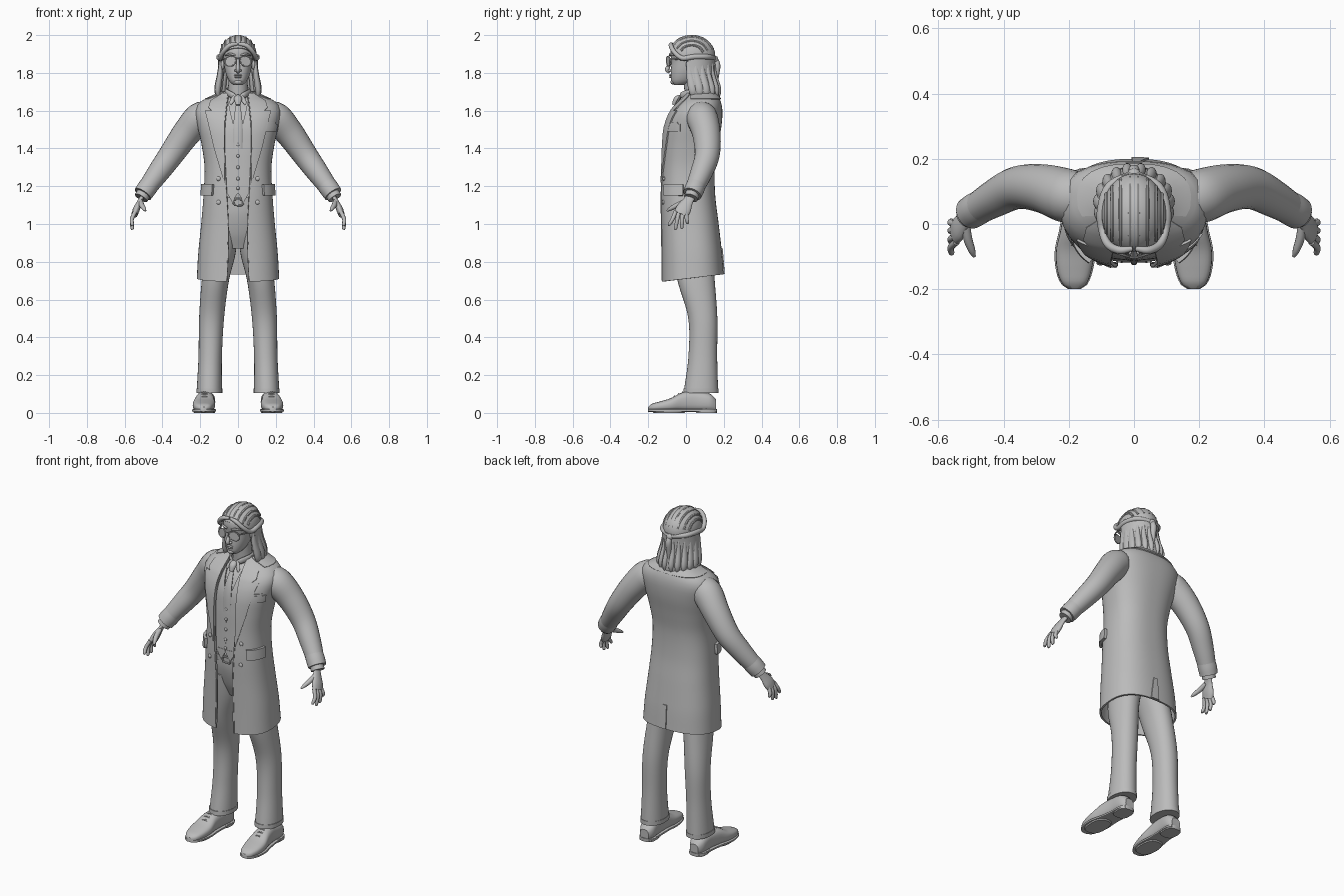
import bpy, bmesh, math
from mathutils import Vector, Matrix

if "Cube" in bpy.data.objects:
    bpy.data.objects.remove(bpy.data.objects["Cube"])

X, Y, Z = Vector((1, 0, 0)), Vector((0, 1, 0)), Vector((0, 0, 1))
grey = bpy.data.materials.new("plain_grey")
grey.use_nodes = True
grey.diffuse_color = (.5, .5, .5, 1)
grey.node_tree.nodes["Principled BSDF"].inputs["Base Color"].default_value = (.5, .5, .5, 1)


# ---- helpers ----
def finish(name, bm, thick=0, mirror=False):
    bmesh.ops.recalc_face_normals(bm, faces=bm.faces)
    mesh = bpy.data.meshes.new(name)
    bm.to_mesh(mesh)
    bm.free()
    mesh.materials.append(grey)
    ob = bpy.data.objects.new(name, mesh)
    bpy.context.collection.objects.link(ob)
    bpy.ops.object.select_all(action='DESELECT')
    ob.select_set(True)
    bpy.context.view_layer.objects.active = ob
    if thick:
        mod = ob.modifiers.new("thickness", 'SOLIDIFY')
        mod.thickness, mod.offset = thick, 0
        bpy.ops.object.modifier_apply(modifier=mod.name)
    if mirror:
        mod = ob.modifiers.new("mirror", 'MIRROR')
        bpy.ops.object.modifier_apply(modifier=mod.name)
    bpy.ops.object.shade_smooth_by_angle(angle=math.radians(40))
    return ob


def sample(rows, s):
    """Smoothly interpolate table rows keyed by their first value."""
    last = len(rows) - 1
    i = max([k for k in range(last) if rows[k][0] <= s] or [0])

    def slope(k, c):
        a, b = rows[max(k - 1, 0)], rows[min(k + 1, last)]
        return (b[c] - a[c]) / (b[0] - a[0])
    h = rows[i + 1][0] - rows[i][0]
    f = min(max((s - rows[i][0]) / h, 0), 1)
    g = 1 - f
    return [rows[i][c] * (1 + 2 * f) * g * g + rows[i + 1][c] * f * f * (3 - 2 * f)
            + h * f * g * (g * slope(i, c) - f * slope(i + 1, c)) for c in range(1, len(rows[0]))]


def power(v, e):
    return math.copysign(abs(v) ** e, v)


def oval(c, u, v, a, b, e=1, n=32, start=0, closed=True):
    span = 2 * math.pi - 2 * start
    angles = [start + span * k / (n if closed else n - 1) for k in range(n)]
    return [c + u * a * power(math.sin(t), e) - v * b * power(math.cos(t), e) for t in angles]


def loft(name, rings, closed=True, cap=True, thick=0, mirror=False):
    bm = bmesh.new()
    grid = [[bm.verts.new(p) for p in ring] for ring in rings]
    n = len(grid[0])
    for low, high in zip(grid, grid[1:]):
        for k in range(n if closed else n - 1):
            j = (k + 1) % n
            bm.faces.new((low[k], low[j], high[j], high[k]))
    if closed and cap:
        bm.faces.new(grid[0])
        bm.faces.new(grid[-1])
    return finish(name, bm, thick, mirror)


def body(name, rows, e=1, steps=24, mirror=False, cx=0):
    """Stack of level ovals: height, half width, front y, back y, optional centre x."""
    rings = []
    for k in range(steps + 1):
        z = rows[0][0] + (rows[-1][0] - rows[0][0]) * k / steps
        w, front, back, *mid = sample(rows, z)
        rings.append(oval(Vector((mid[0] if mid else cx, (front + back) / 2, z)), X, Y, w, (back - front) / 2, e))
    return loft(name, rings, mirror=mirror)


def tube(name, points, flat=1, ref=Y, mirror=True, steps=5, n=14):
    """Tapered sweep through x, y, z, radius points."""
    rows = [(k, *p) for k, p in enumerate(points)]
    total = (len(points) - 1) * steps
    path = [sample(rows, k / steps) for k in range(total + 1)]
    pos = [Vector(p[:3]) for p in path]
    rings = []
    for k, p in enumerate(path):
        t = (pos[min(k + 1, total)] - pos[max(k - 1, 0)]).normalized()
        u = (ref - t * ref.dot(t)).normalized()
        rings.append(oval(pos[k], u, t.cross(u), p[3], p[3] * flat, n=n))
    return loft(name, rings, mirror=mirror)


def blob(name, loc, size, mirror=False):
    bm = bmesh.new()
    bmesh.ops.create_uvsphere(bm, u_segments=20, v_segments=12, radius=1,
                              matrix=Matrix.Translation(loc) @ Matrix.Diagonal((*size, 1)))
    return finish(name, bm, 0, mirror)


# ---- coat: height, half width, front y, back y, half opening ----
COAT = [(.71, .213, -.125, .195, .058), (.85, .205, -.125, .185, .05), (1, .19, -.127, .168, .05),
        (1.15, .178, -.13, .15, .058), (1.3, .172, -.125, .148, .066), (1.42, .188, -.12, .165, .07),
        (1.52, .21, -.108, .183, .068), (1.6, .222, -.073, .188, .06), (1.645, .195, -.033, .18, .055),
        (1.675, .13, 0, .165, .05), (1.7, .08, .015, .14, .045)]
E = .8


def coat_point(t, z, off=0):
    w, front, back, _ = sample(COAT, z)
    d = (back - front) / 2 + off
    tilt = .12 * max(0, .9 - z) / .19
    y = (front + back) / 2 - d * power(math.cos(t), E)
    return Vector(((w + off) * power(math.sin(t), E), y, z + tilt * y))


def angle_at(x, w):
    return math.asin(min(1, max(0, x / w) ** (1 / E)))


def patch(name, rows, by_x=True, off=.008, thick=.009, mirror=True, cols=8, steps=4):
    """Cloth panel on the coat surface: height, inner edge, outer edge."""
    rings = []
    for a, b in zip(rows, rows[1:]):
        for k in range(steps + (b is rows[-1])):
            z, p, q = (u + (v - u) * k / steps for u, v in zip(a, b))
            if by_x:
                w = sample(COAT, z)[0]
                p, q = angle_at(p, w), angle_at(q, w)
            rings.append([coat_point(p + (q - p) * c / cols, z, off) for c in range(cols + 1)])
    return loft(name, rings, closed=False, thick=thick, mirror=mirror)


def open_shell(name, low, high, gap_rows, off, thick, steps=40, n=64):
    rings = []
    for k in range(steps + 1):
        z = low + (high - low) * k / steps
        gap = sample(gap_rows, z)[-1]
        start = angle_at(gap, sample(COAT, z)[0] + off)
        rings.append([coat_point(start + (2 * math.pi - 2 * start) * c / (n - 1), z, off) for c in range(n)])
    return loft(name, rings, closed=False, thick=thick)


open_shell("long_coat", .71, 1.7, COAT, 0, .01)
open_shell("waistcoat", 1.16, 1.64, [(1.1, 0), (1.35, 0), (1.45, .002), (1.55, .03), (1.64, .05)], -.016, .008)
open_shell("shirt", 1.35, 1.69, [(1.3, 0), (1.7, 0)], -.024, .004)
patch("waistcoat_points", [(1.18, 0, .06), (1.16, .004, .06), (1.12, .03, .036)], off=-.014)
patch("lapels", [(1.22, .066, .069), (1.4, .069, .12), (1.55, .067, .155), (1.6, .062, .168)])
patch("collar_fronts", [(1.596, .062, .13), (1.615, .06, .15), (1.65, .056, .14), (1.69, .05, .075)])
patch("collar_back", [(1.66, 1.1, math.pi), (1.685, .9, math.pi), (1.705, .8, math.pi)], by_x=False)
patch("hip_pocket_flaps", [(1.15, .72, 1.45), (1.16, .7, 1.47), (1.21, .7, 1.47)], by_x=False, off=.014, thick=.016)
patch("chest_pocket", [(1.49, .135, .195), (1.53, .14, .2)], off=.007, mirror=False)
patch("pocket_square", [(1.525, .145, .195), (1.54, .15, .19)], off=.005, mirror=False)
patch("back_vent", [(.712, 3.0, math.pi + .015), (.87, 3.09, math.pi + .01)], by_x=False, off=.006, mirror=False)
patch("front_edges", [(.715, .058, .064), (1, .05, .056), (1.22, .062, .068)], off=.005, thick=.006)
for k, z in enumerate((1.24, 1.115)):
    p = coat_point(angle_at(.1, sample(COAT, z)[0]), z, .005)
    blob(f"coat_buttons_{k}", p, (.012, .007, .012), True)
for k, z in enumerate((1.42, 1.36, 1.3, 1.24, 1.19)):
    blob(f"waistcoat_button_{k}", coat_point(0, z, -.009), (.009, .006, .009))

# ---- sleeves and hands ----
tube("sleeves", [(.15, .08, 1.57, .07), (.2, .085, 1.562, .083), (.275, .108, 1.478, .075),
                 (.355, .112, 1.365, .066), (.425, .08, 1.268, .058), (.5, .035, 1.165, .046)], n=24)
tube("sleeve_cuffs", [(.467, .055, 1.21, .051), (.485, .045, 1.185, .052), (.504, .033, 1.158, .05)], n=24)
tube("shirt_cuffs", [(.49, .04, 1.175, .038), (.513, .026, 1.138, .038)], n=20)
tube("palms", [(.5, .03, 1.155, .026), (.52, .01, 1.12, .028), (.537, -.012, 1.08, .04), (.548, -.028, 1.05, .038)],
     flat=.45, n=18)
for finger, base, tip, drop in (("index", -.055, -.088, .99), ("middle", -.037, -.055, .97),
                                ("ring", -.018, -.022, .975), ("little", 0, .008, 1)):
    tube(f"{finger}_fingers", [(.545, base, 1.065, .011), (.562, base * .5 + tip * .5, 1.025, .0105),
                               (.56, tip, drop + .008, .009), (.558, tip, drop, .004)], n=10)
tube("thumbs", [(.515, -.005, 1.12, .013), (.51, -.045, 1.1, .014), (.498, -.08, 1.082, .011),
                (.49, -.1, 1.07, .005)], ref=X, n=10)
for k in range(3):
    blob(f"sleeve_buttons_{k}", (.468 - .018 * k, .102 + .012 * k, 1.215 + .025 * k), (.008,) * 3, True)

# ---- trousers, belt and shoes ----
body("hips", [(.87, .1, -.04, .11), (.95, .14, -.075, .125), (1.05, .15, -.1, .125), (1.14, .15, -.105, .12)], .9)
body("trouser_legs", [(.11, .067, -.012, .17, .152), (.3, .062, .013, .165, .147), (.5, .066, .012, .166, .14),
                      (.7, .072, -.045, .152, .12), (.85, .08, -.07, .14, .092), (1, .08, -.09, .12, .08)],
     .95, 30, True)
body("trouser_hems", [(.105, .069, -.015, .172, .152), (.13, .069, -.013, .172, .152)], .95, 2, True)
body("belt", [(1.095, .153, -.108, .123), (1.13, .153, -.11, .123)], .9, 2)
buckle = [(-.022, 0, 1.1, .005), (.022, 0, 1.1, .005), (.022, 0, 1.128, .005), (-.022, 0, 1.128, .005),
          (-.022, 0, 1.1, .005)]
tube("belt_buckle", [(x, -.112, z, r) for x, _, z, r in buckle], mirror=False, n=8)

# y, centre x, half width, height
SHOE = [(-.2, .183, .015, .032), (-.185, .183, .036, .046), (-.14, .183, .053, .06), (-.08, .18, .059, .078),
        (-.02, .176, .05, .108), (.05, .17, .045, .115), (.13, .166, .045, .1), (.16, .165, .028, .07)]


def shoe_rings(low, high, grow, e):
    rings = []
    for k in range(29):
        y = -.2 + .36 * k / 28
        cx, w, top = sample(SHOE, y)
        top = high or top
        rings.append(oval(Vector((cx, y, (low + top) / 2)), X, Z, w + grow, (top - low) / 2, e, 24))
    return rings


loft("shoe_uppers", shoe_rings(.008, 0, 0, .75), mirror=True)
loft("shoe_soles", shoe_rings(.006, .02, .004, .3), mirror=True)
body("shoe_heels", [(0, .046, .055, .163, .167), (.02, .047, .05, .164, .167)], .7, 2, True)
body("shoe_treads", [(0, .052, -.17, -.01, .181), (.01, .056, -.18, 0, .181)], .8, 2, True)
for k in range(3):
    y = -.062 + .022 * k
    z = sample(SHOE, y)[2]
    tube(f"shoe_laces_{k}", [(.15, y, z - .01, .004), (.177, y, z + .001, .004), (.204, y, z - .01, .004)], n=8)

# ---- neck, shirt collar and tie ----
tube("neck", [(0, .055, 1.62, .058), (0, .045, 1.7, .053), (0, .035, 1.79, .05)], mirror=False, n=24)
tube("shirt_collar_wings", [(.008, -.03, 1.672, .008), (.035, -.018, 1.685, .016), (.062, .035, 1.7, .016),
                            (.045, .09, 1.71, .014), (0, .11, 1.712, .014)], flat=.5, ref=Z)
tube("collar_tips", [(.014, -.028, 1.68, .012), (.032, -.043, 1.65, .012), (.04, -.056, 1.63, .003)], flat=.5, ref=X)
tube("tie_knot", [(0, -.03, 1.675, .016), (0, -.05, 1.66, .021), (0, -.066, 1.63, .012)],
     flat=.75, ref=X, mirror=False)
tube("tie_blade", [(0, -.055, 1.635, .011), (0, -.085, 1.57, .021), (0, -.1, 1.5, .026), (0, -.106, 1.4, .026)],
     flat=.35, ref=X, mirror=False)

# ---- head and face ----
body("head", [(1.735, .024, -.062, -.01), (1.75, .042, -.076, .03), (1.775, .056, -.08, .06), (1.81, .068, -.08, .09),
              (1.86, .077, -.077, .115), (1.91, .081, -.083, .125), (1.95, .075, -.07, .115),
              (1.98, .045, -.035, .08)], .9)
tube("nose", [(0, -.074, 1.872, .007), (0, -.088, 1.845, .009), (0, -.099, 1.818, .012), (0, -.085, 1.804, .009)],
     ref=X, mirror=False)
blob("nostrils", (.011, -.086, 1.813), (.008, .01, .007), True)
blob("upper_lip", (0, -.08, 1.788), (.022, .01, .005))
blob("lower_lip", (0, -.079, 1.778), (.019, .01, .006))
blob("chin", (0, -.068, 1.752), (.022, .014, .014))
blob("ears", (.082, .02, 1.845), (.012, .02, .03), True)
tube("eyebrows", [(.015, -.085, 1.893, .005), (.042, -.081, 1.9, .006), (.068, -.058, 1.892, .003)], ref=Z)

# ---- sunglasses ----
rim = []
for k in range(17):
    t = 2 * math.pi * k / 16
    x = .04 + .029 * math.sin(t) - .004 * math.cos(t)
    rim.append((x, -.106 + .32 * x, 1.862 + .026 * math.cos(t), .0035))
tube("glasses_rims", rim, steps=2, n=8)
loft("glasses_lenses", [[Vector((p[0], p[1] + d, p[2])) for p in rim[:-1]] for d in (-.002, .002)], mirror=True)
tube("glasses_bridge", [(-.014, -.102, 1.876, .003), (0, -.104, 1.879, .003), (.014, -.102, 1.876, .003)],
     ref=Z, mirror=False, n=8)
tube("glasses_arms", [(.068, -.084, 1.875, .004), (.083, -.04, 1.872, .004), (.088, .03, 1.862, .004)], ref=Z, n=8)

# ---- swept back hair ----
bm = bmesh.new()
bmesh.ops.create_uvsphere(bm, u_segments=36, v_segments=24, radius=1,
                          matrix=Matrix.Translation((0, .03, 1.89)) @ Matrix.Diagonal((.099, .125, .11, 1)))
cut = bmesh.ops.bisect_plane(bm, geom=bm.verts[:] + bm.edges[:] + bm.faces[:], plane_co=(0, -.08, 1.93),
                             plane_no=(0, .095, .14), clear_inner=True)
bmesh.ops.holes_fill(bm, edges=bm.edges[:])
finish("hair_crown", bm)
for k, x in enumerate((.012, .04, .066, .084)):
    r = math.sqrt(1 - (x / .1) ** 2) * .96
    arc = [(x, .03 - .125 * r * math.cos(a), 1.89 + .11 * r * math.sin(a), .007) for a in (.5, 1, 1.6, 2.2, 2.8)]
    tube(f"combed_strands_{k}", arc, ref=X, n=8)
tube("temple_locks", [(.004, -.075, 1.953, .008), (.045, -.08, 1.945, .012), (.08, -.062, 1.91, .012),
                      (.096, -.02, 1.878, .013), (.1, .04, 1.885, .014), (.075, .115, 1.885, .014),
                      (0, .155, 1.875, .012)], ref=Z)
blob("hair_tie", (0, .155, 1.872), (.02, .016, .018))
tube("tied_tail", [(0, .155, 1.875, .012), (0, .165, 1.84, .017), (0, .16, 1.78, .014), (0, .162, 1.72, .004)],
     ref=X, mirror=False)
HAIR = [(1.655, .085, -.02, .162), (1.68, .106, -.04, .168), (1.73, .108, -.05, .162), (1.8, .097, -.06, .145),
        (1.9, .094, -.08, .147)]
rings = []
for k in range(17):
    z = 1.67 + .22 * k / 16
    w, front, back = sample(HAIR, z)
    rings.append(oval(Vector((0, (front + back) / 2, z)), X, Y, w, (back - front) / 2, 1, 40, 1.35, False))
loft("hair_fall", rings, closed=False, thick=.02)
for k in range(6):
    t = 1.35 + .32 * k
    lock = []
    for z, r in ((1.86, .01), (1.79, .02), (1.72, .024), (1.685, .017), (1.645 + .012 * (k % 2), .003)):
        w, front, back = sample(HAIR, z)
        lock.append((w * math.sin(t), (front + back) / 2 - (back - front) / 2 * math.cos(t), z, r))
    tube(f"hanging_locks_{k}", lock, flat=.7)
